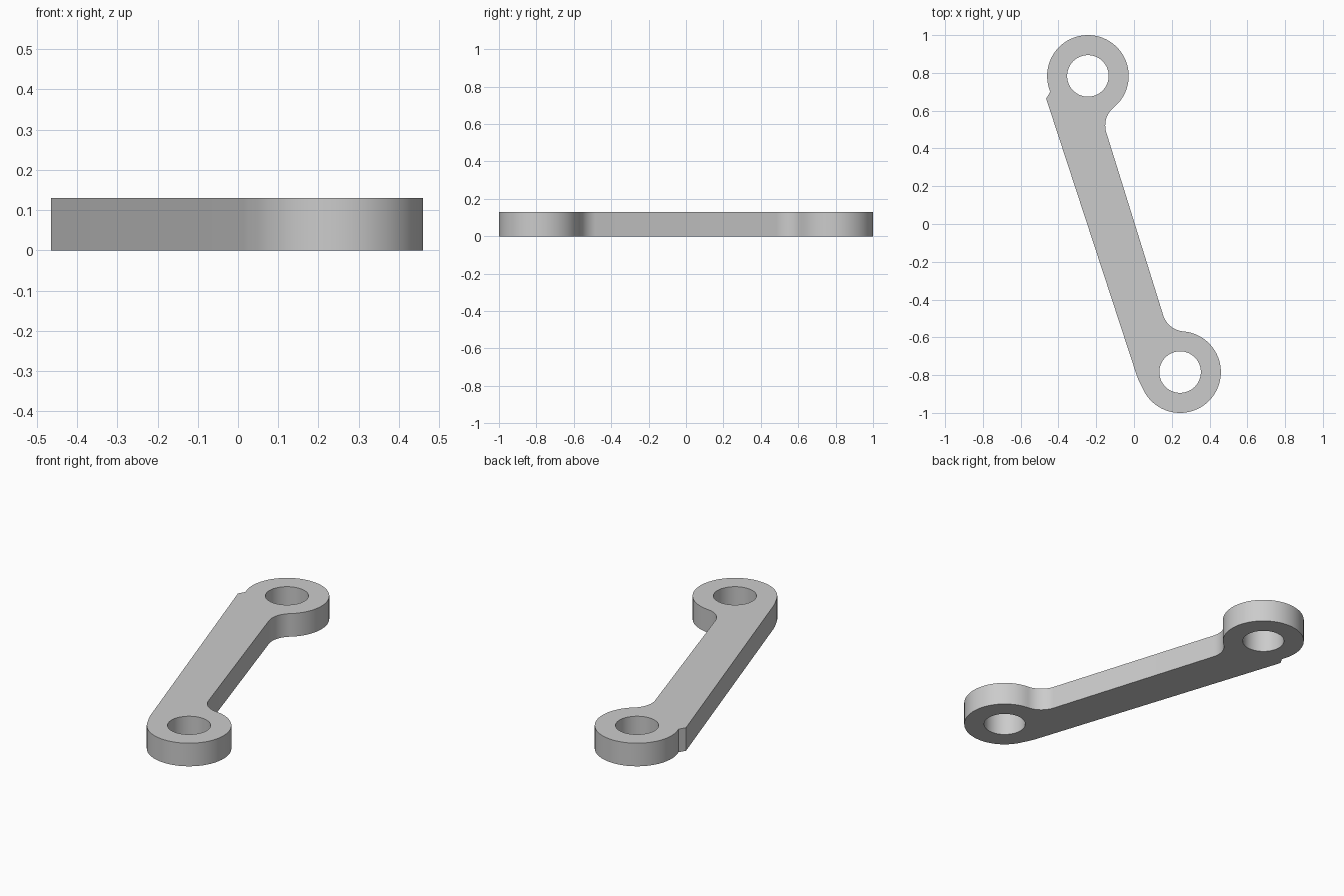
import bpy
import bmesh
from math import atan2, cos, sin, pi, radians, sqrt
from mathutils import Vector

cube = bpy.data.objects.get("Cube")
if cube:
    bpy.data.objects.remove(cube, do_unlink=True)

HEIGHT = 0.13
HUB_R, HOLE_R, FILLET_R = 0.216, 0.11, 0.123
EDGE_OFFSET = 0.004            # bar edge runs almost through both hub centres
back_hub = Vector((-0.244, 0.784))
front_hub = -back_hub


def arc(centre, radius, start, end, steps):
    """Points along an arc, both ends included."""
    angles = [start + (end - start) * i / steps for i in range(steps + 1)]
    return [centre + radius * Vector((cos(a), sin(a))) for a in angles]


def angle_of(v):
    return atan2(v.y, v.x) % (2 * pi)


# Fillet centres between the inner bar edge and each hub
along = (back_hub - front_hub).normalized()
side = Vector((along.y, -along.x))
out = FILLET_R + EDGE_OFFSET
reach = sqrt((HUB_R + FILLET_R) ** 2 - out ** 2)
front_fillet = front_hub + along * reach + side * out
back_fillet = back_hub - along * reach + side * out
edge_angle = angle_of(-side)

# Outline, counter-clockwise from the small corner beside the back hub
outline = [Vector((-0.465, 0.664)), Vector((0.013, -0.797)), Vector((0.024, -0.826))]
outline += arc(front_hub, HUB_R, radians(203),
               angle_of(front_fillet - front_hub) + 2 * pi, 64)
outline += arc(front_fillet, FILLET_R, angle_of(front_hub - front_fillet), edge_angle, 16)[1:]
outline += arc(back_fillet, FILLET_R, edge_angle, angle_of(back_hub - back_fillet), 16)
outline += arc(back_hub, HUB_R, angle_of(back_fillet - back_hub) - 2 * pi,
               radians(202.8), 64)[1:]

# Fill the outline around the two pin holes, then extrude it
bm = bmesh.new()
loops = [outline] + [arc(c, HOLE_R, 0, 2 * pi, 64)[:-1] for c in (front_hub, back_hub)]
for loop in loops:
    verts = [bm.verts.new((p.x, p.y, 0)) for p in loop]
    for a, b in zip(verts, verts[1:] + verts[:1]):
        bm.edges.new((a, b))
bmesh.ops.triangle_fill(bm, edges=bm.edges[:], use_beauty=True, normal=(0, 0, 1))
result = bmesh.ops.extrude_face_region(bm, geom=bm.faces[:], use_keep_orig=True)
top = [g for g in result["geom"] if isinstance(g, bmesh.types.BMVert)]
bmesh.ops.translate(bm, verts=top, vec=(0, 0, HEIGHT))
bmesh.ops.recalc_face_normals(bm, faces=bm.faces[:])

mesh = bpy.data.meshes.new("link_arm")
bm.to_mesh(mesh)
bm.free()
link_arm = bpy.data.objects.new("link_arm", mesh)
bpy.context.collection.objects.link(link_arm)

# Plain grey
grey = bpy.data.materials.new("grey")
grey.use_nodes = True
colour = (0.6, 0.6, 0.6, 1)
grey.diffuse_color = colour
grey.node_tree.nodes["Principled BSDF"].inputs["Base Color"].default_value = colour
mesh.materials.append(grey)

# Smooth round walls, sharp rims
bpy.ops.object.select_all(action="DESELECT")
link_arm.select_set(True)
bpy.context.view_layer.objects.active = link_arm
bpy.ops.object.shade_smooth_by_angle(angle=radians(30))
